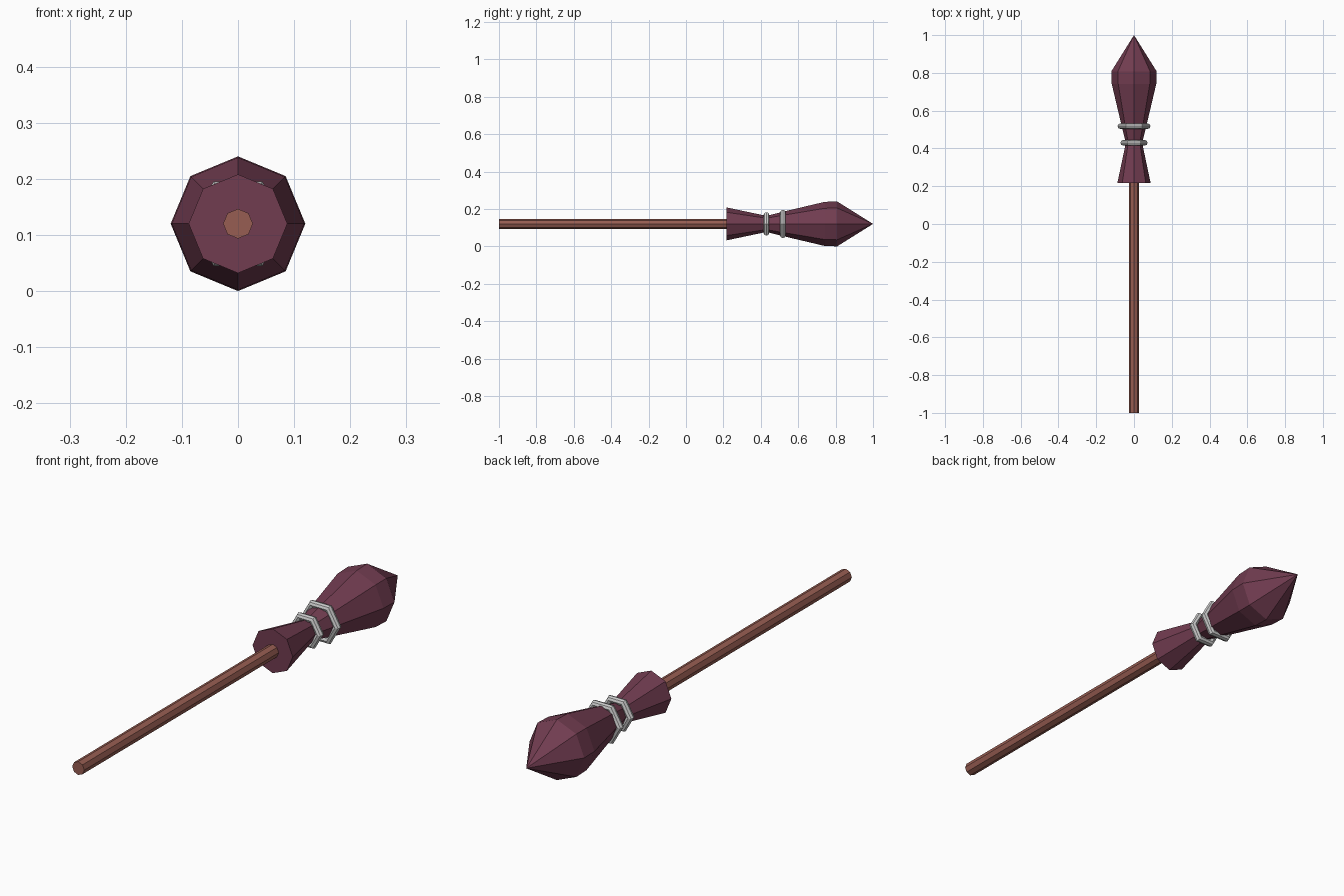
import bpy, bmesh, math

if "Cube" in bpy.data.objects:
    bpy.data.objects.remove(bpy.data.objects["Cube"])

AXIS_Z = 0.12


def material(name, rgb):
    m = bpy.data.materials.new(name)
    m.diffuse_color = (*rgb, 1)
    m.use_nodes = True
    m.node_tree.nodes["Principled BSDF"].inputs["Base Color"].default_value = m.diffuse_color
    return m


def lathe(name, profile, sides, mat):
    """Flat-faced solid around the y axis from (y, radius) pairs; radius 0 is a tip."""
    bm = bmesh.new()
    rings = []
    for y, r in profile:
        n = sides if r > 0 else 1
        rings.append([bm.verts.new((r * math.cos(2 * math.pi * i / sides), y,
                                    AXIS_Z + r * math.sin(2 * math.pi * i / sides)))
                      for i in range(n)])
    for a, b in zip(rings, rings[1:]):
        for i in range(sides):
            j = (i + 1) % sides
            if len(b) == 1:
                bm.faces.new((a[i], a[j], b[0]))
            else:
                bm.faces.new((a[i], a[j], b[j], b[i]))
    for ring in (rings[0], rings[-1]):
        if len(ring) > 1:
            bm.faces.new(ring)
    bmesh.ops.recalc_face_normals(bm, faces=bm.faces)
    me = bpy.data.meshes.new(name)
    bm.to_mesh(me)
    bm.free()
    me.materials.append(mat)
    ob = bpy.data.objects.new(name, me)
    bpy.context.collection.objects.link(ob)
    return ob


# Long wooden handle
lathe("handle", [(-1, 0.0265), (0.24, 0.0265)], 8,
      material("wood", (0.31, 0.11, 0.085)))

# Bristle head: flared collar, pinched waist, bulge and pointed tip
lathe("bristle_head",
      [(0.217, 0.088), (0.43, 0.043), (0.518, 0.065), (0.742, 0.118),
       (0.808, 0.12), (1.0, 0)], 8,
      material("bristles", (0.165, 0.045, 0.08)))

# Six-sided binding rings around the waist
for name, y, r in (("lower_ring", 0.43, 0.057), ("upper_ring", 0.518, 0.072)):
    bpy.ops.mesh.primitive_torus_add(major_segments=6, minor_segments=8,
                                     major_radius=r, minor_radius=0.015,
                                     location=(0, y, AXIS_Z),
                                     rotation=(math.pi / 2, 0, 0))
    bpy.context.object.name = name
    bpy.ops.object.shade_flat()
